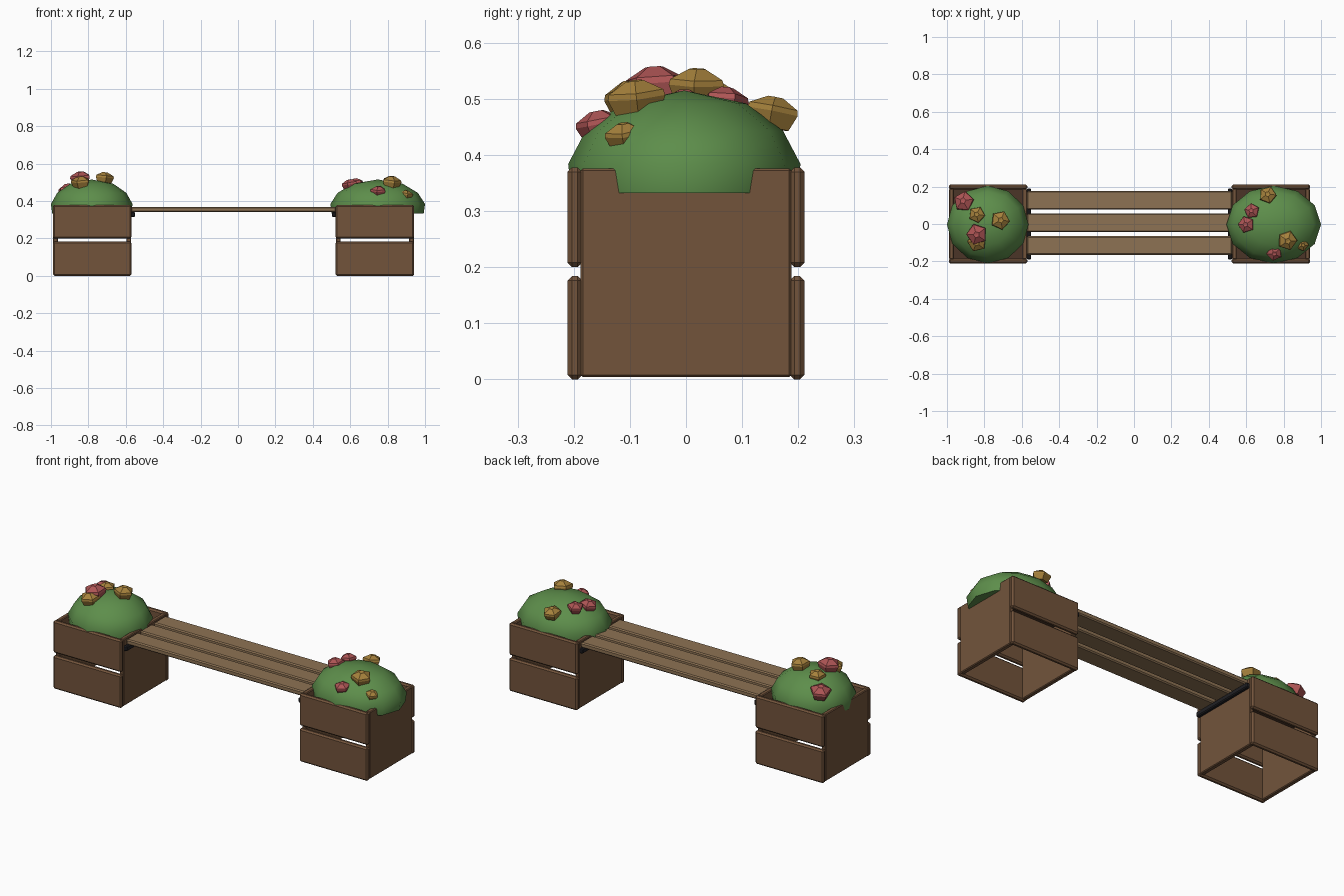
import bpy, bmesh, math
from mathutils import Vector, Matrix

if "Cube" in bpy.data.objects:
    bpy.data.objects.remove(bpy.data.objects["Cube"])


def material(name, rgb):
    m = bpy.data.materials.new(name)
    m.diffuse_color = (*rgb, 1)
    m.use_nodes = True
    m.node_tree.nodes["Principled BSDF"].inputs["Base Color"].default_value = m.diffuse_color
    return m


BROWN = material("planter_wood", (0.17, 0.088, 0.044))
SLAT = material("seat_wood", (0.27, 0.17, 0.088))
SOIL = material("soil", (0.07, 0.035, 0.02))
GREEN = material("leaves", (0.11, 0.27, 0.07))
RED = material("red_petals", (0.42, 0.09, 0.09))
GOLD = material("gold_petals", (0.38, 0.22, 0.045))
METAL = material("dark_metal", (0.015, 0.015, 0.018))


def finish(name, bm, mat):
    me = bpy.data.meshes.new(name)
    bmesh.ops.recalc_face_normals(bm, faces=bm.faces)
    bm.to_mesh(me)
    bm.free()
    ob = bpy.data.objects.new(name, me)
    bpy.context.collection.objects.link(ob)
    me.materials.append(mat)
    return ob


def box(name, lo, hi, mat, bevel=0.0):
    lo, hi = Vector(lo), Vector(hi)
    bm = bmesh.new()
    bmesh.ops.create_cube(bm, size=1)
    bmesh.ops.scale(bm, vec=hi - lo, verts=bm.verts)
    bmesh.ops.translate(bm, vec=(lo + hi) / 2, verts=bm.verts)
    ob = finish(name, bm, mat)
    if bevel:
        mod = ob.modifiers.new("bevel", 'BEVEL')
        mod.width, mod.segments = bevel, 1
    return ob


def lathe(name, profile, n, mat, matrix, phase=0.0):
    """Stack of n-sided rings given as (radius, z); radius 0 is a tip."""
    bm = bmesh.new()
    rings = []
    for r, z in profile:
        if r == 0:
            rings.append([bm.verts.new((0, 0, z))] * n)
        else:
            angles = [phase + 2 * math.pi * i / n for i in range(n)]
            rings.append([bm.verts.new((r * math.cos(a), r * math.sin(a), z)) for a in angles])
    for a, b in zip(rings, rings[1:]):
        for i in range(n):
            j = (i + 1) % n
            bm.faces.new(list(dict.fromkeys((a[i], a[j], b[j], b[i]))))
    bm.faces.new(rings[0])
    bm.transform(matrix)
    return finish(name, bm, mat)


def planter(side, x0, x1):
    # front and back walls: two planks each with a gap between
    for face, y0, y1 in (("front", -0.211, -0.185), ("back", 0.185, 0.211)):
        for level, z0, z1 in (("lower", 0, 0.184), ("upper", 0.2, 0.378)):
            box(f"{side}_{face}_{level}_plank", (x0, y0, z0), (x1, y1, z1), BROWN, 0.008)
    # solid end walls between them
    for end, a in (("outer", x0 + 0.002), ("inner", x1 - 0.027)):
        box(f"{side}_{end}_wall", (a, -0.188, 0.004), (a + 0.025, 0.188, 0.376), BROWN, 0.004)
    box(f"{side}_soil", (x0 + 0.02, -0.187, 0.30), (x1 - 0.02, 0.187, 0.325), SOIL)


planter("left", -0.99, -0.57)
planter("right", 0.522, 0.942)

# seat slats
for i, y in enumerate((-0.115, 0.006, 0.127)):
    box(f"seat_slat_{i + 1}", (-0.572, y - 0.05, 0.34), (0.524, y + 0.05, 0.369), SLAT, 0.006)

# metal support bars under the slat ends
for side, x in (("left", -0.561), ("right", 0.513)):
    box(f"{side}_support_bar", (x - 0.011, -0.19, 0.314), (x + 0.011, 0.19, 0.342), METAL, 0.005)

# leafy domes
DOME = [(0.97, 0.332), (1, 0.384), (0.85, 0.443), (0.53, 0.492), (0, 0.515)]
for side, cx, rx in (("left", -0.782, 0.218), ("right", 0.747, 0.253)):
    mat = Matrix.Translation((cx, -0.003, 0)) @ Matrix.Diagonal((rx, 0.207, 1, 1))
    bush = lathe(f"{side}_bush", DOME, 12, GREEN, mat)
    bpy.ops.object.select_all(action='DESELECT')
    bush.select_set(True)
    bpy.context.view_layer.objects.active = bush
    bpy.ops.object.shade_smooth_by_angle(angle=math.radians(40))

# five-sided blossoms, leaning slightly outward: x, y, z, radius, colour
FLOWER = [(0.75, -0.6), (1, 0.0), (0.95, 0.2), (0.3, 0.55), (0, 0.5)]
BLOOMS = [
    (-0.91, 0.12, 0.46, 0.056, RED), (-0.84, 0.05, 0.505, 0.045, GOLD),
    (-0.715, 0.02, 0.525, 0.052, GOLD), (-0.84, -0.055, 0.525, 0.058, RED),
    (-0.84, -0.097, 0.503, 0.053, GOLD), (0.75, -0.155, 0.455, 0.043, RED),
    (0.715, 0.155, 0.477, 0.048, GOLD), (0.63, 0.07, 0.497, 0.042, RED),
    (0.60, -0.003, 0.49, 0.046, RED), (0.82, -0.088, 0.503, 0.054, GOLD),
    (0.90, -0.11, 0.437, 0.036, GOLD)]
for i, (x, y, z, r, colour) in enumerate(BLOOMS):
    cx = -0.782 if x < 0 else 0.747
    lean = Vector((x - cx, y, 0.8)).to_track_quat('Z', 'Y').to_matrix().to_4x4()
    mat = Matrix.Translation((x, y, z)) @ lean @ Matrix.Scale(r, 4)
    lathe(f"blossom_{i + 1}", FLOWER, 5, colour, mat, phase=i * 0.9)
